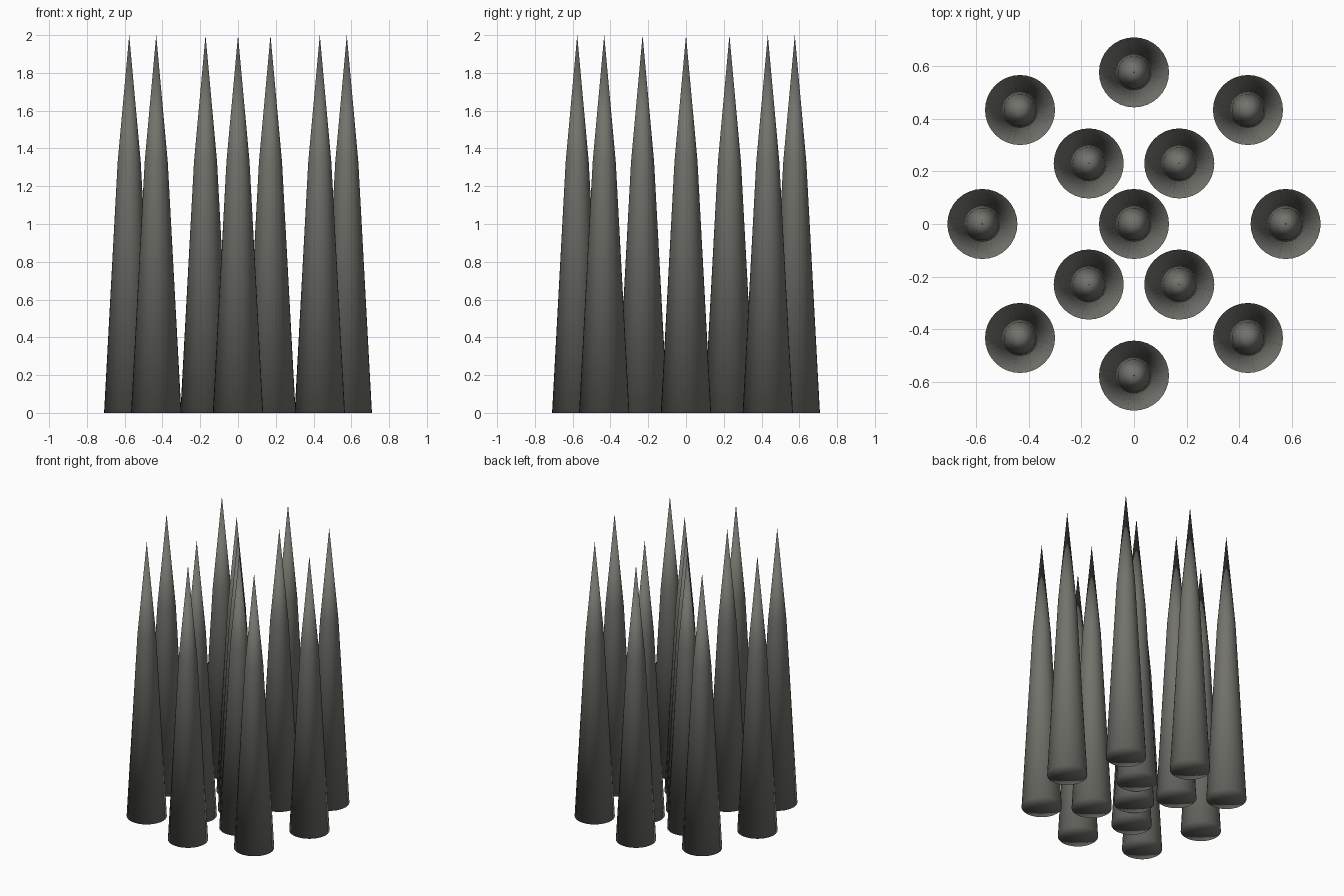
import bpy, bmesh
from math import cos, sin, pi

if "Cube" in bpy.data.objects:
    bpy.data.objects.remove(bpy.data.objects["Cube"])

SIDES = 32
# radius, height of the tapered body and the sharper tip
PROFILE = [(0.133, 0.0), (0.061, 1.33)]
TIP_Z = 2.0

# dark warm grey
mat = bpy.data.materials.new("dark_grey")
mat.diffuse_color = (0.17, 0.168, 0.15, 1)
mat.use_nodes = True
mat.node_tree.nodes["Principled BSDF"].inputs["Base Color"].default_value = mat.diffuse_color


def spike_mesh():
    bm = bmesh.new()
    rings = [[bm.verts.new((r * cos(2 * pi * i / SIDES), r * sin(2 * pi * i / SIDES), z))
              for i in range(SIDES)] for r, z in PROFILE]
    tip = bm.verts.new((0, 0, TIP_Z))
    base = bm.verts.new((0, 0, 0))
    for i in range(SIDES):
        j = (i + 1) % SIDES
        bm.faces.new((base, rings[0][j], rings[0][i]))
        bm.faces.new((rings[0][i], rings[0][j], rings[1][j], rings[1][i]))
        bm.faces.new((rings[1][i], rings[1][j], tip))
    for f in bm.faces:
        f.smooth = True
    mesh = bpy.data.meshes.new("spike")
    bm.to_mesh(mesh)
    bm.free()
    mesh.materials.append(mat)
    return mesh


mesh = spike_mesh()


def place(name, x, y):
    ob = bpy.data.objects.new(name, mesh)
    ob.location = (x, y, 0)
    bpy.context.collection.objects.link(ob)


# centre spike
place("centre_spike", 0, 0)

# inner four and outer diagonal four
for sx in (-1, 1):
    for sy in (-1, 1):
        place("inner_spike", sx * 0.172, sy * 0.23)
        place("outer_diagonal_spike", sx * 0.433, sy * 0.433)

# outer spikes on the axes
for s in (-1, 1):
    place("outer_side_spike", s * 0.576, 0)
    place("outer_end_spike", 0, s * 0.576)
